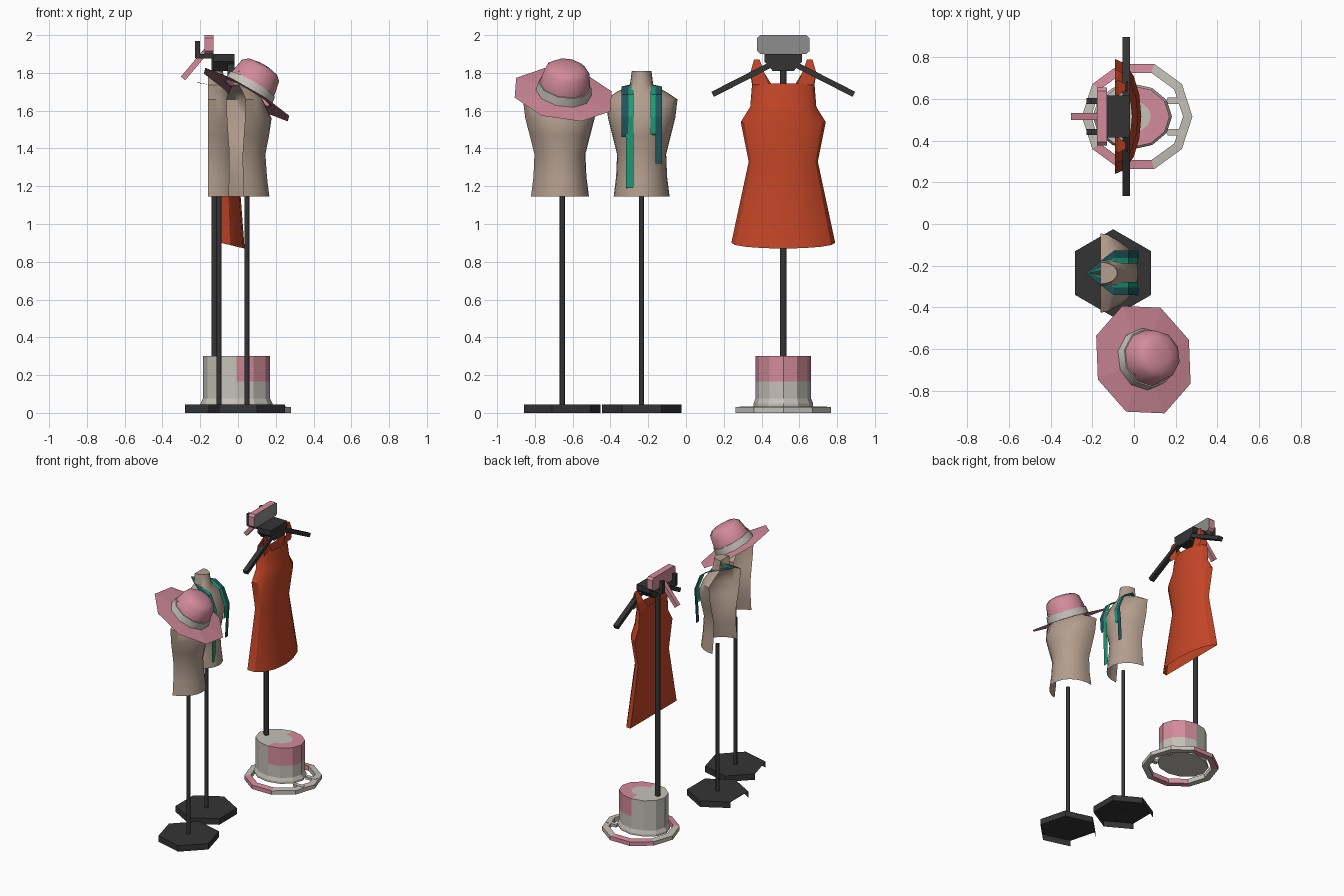
import bpy, bmesh
from math import sin, cos, pi, radians, atan2, degrees
from mathutils import Matrix, Vector

cube = bpy.data.objects.get("Cube")
if cube:
    bpy.data.objects.remove(cube)


def material(name, r, g, b):
    m = bpy.data.materials.new(name)
    m.use_nodes = True
    m.diffuse_color = (r, g, b, 1)
    m.node_tree.nodes["Principled BSDF"].inputs["Base Color"].default_value = (r, g, b, 1)
    return m


beige = material("beige_linen", .45, .34, .27)
pink = material("dusty_pink", .65, .26, .33)
stone = material("stone_grey", .56, .53, .48)
orange = material("burnt_orange", .55, .06, .02)
dark = material("charcoal", .034, .034, .034)
green = material("bright_green", .012, .33, .18)
teal = material("dark_teal", .014, .09, .105)
steel = material("mid_grey", .27, .27, .27)


def finish(name, bm, mats, rule=None, smooth=0, place=None):
    """Turn a bmesh into an object, colouring faces by an optional rule."""
    bmesh.ops.remove_doubles(bm, verts=bm.verts, dist=1e-5)
    bmesh.ops.recalc_face_normals(bm, faces=bm.faces)
    if rule:
        for f in bm.faces:
            f.material_index = int(rule(f))
    if place:
        bm.transform(place)
    mesh = bpy.data.meshes.new(name)
    bm.to_mesh(mesh)
    bm.free()
    for m in mats:
        mesh.materials.append(m)
    obj = bpy.data.objects.new(name, mesh)
    bpy.context.collection.objects.link(obj)
    if smooth:
        bpy.ops.object.select_all(action='DESELECT')
        obj.select_set(True)
        bpy.context.view_layer.objects.active = obj
        bpy.ops.object.shade_smooth_by_angle(angle=radians(smooth))
    return obj


def loft(name, rows, mats, wrap=True, caps=(False, False), **options):
    """Skin a surface through rows of points."""
    bm = bmesh.new()
    grid = [[bm.verts.new(p) for p in row] for row in rows]
    n = len(rows[0])
    for a, b in zip(grid, grid[1:]):
        for i in range(n if wrap else n - 1):
            j = (i + 1) % n
            bm.faces.new((a[i], a[j], b[j], b[i]))
    for row, wanted in zip((grid[0], grid[-1]), caps):
        if wanted:
            bm.faces.new(row)
    return finish(name, bm, mats, **options)


def circle(r, z, sides, turn=0, squash=1):
    angles = [2 * pi * i / sides + radians(turn) for i in range(sides)]
    return [(r * cos(a), r * squash * sin(a), z) for a in angles]


def box(name, centre, size, mat, axis='X', tilt=0):
    bm = bmesh.new()
    bmesh.ops.create_cube(bm, size=1)
    bm.transform(Matrix.Translation(centre) @ Matrix.Rotation(radians(tilt), 4, axis)
                 @ Matrix.Diagonal((*size, 1)))
    return finish(name, bm, [mat])


def prism(name, outline, x0, x1, mats, rule=None):
    rows = [[(x, y, z) for y, z in outline] for x in (x0, x1)]
    return loft(name, rows, mats, caps=(True, True), rule=rule)


def pole(name, r, z0, z1, place):
    loft(name, [circle(r, z, 8, 22.5) for z in (z0, z1)], [dark],
         caps=(True, True), smooth=50, place=place)


# Hollow front-half torso: height, half width, depth
TORSO = [(1.145, .148, .17), (1.25, .135, .158), (1.37, .13, .15), (1.47, .155, .168),
         (1.56, .178, .18), (1.66, .19, .13), (1.70, .13, .105), (1.735, .062, .09),
         (1.81, .052, .08)]


def dress_form(label, x, y, turn, girth):
    place = Matrix.Translation((x, y, 0)) @ Matrix.Rotation(radians(turn), 4, 'Z')
    arc = [pi * i / 12 - pi / 2 for i in range(13)]
    rows = [[(d * girth * cos(a) - .06, w * girth * sin(a), z) for a in arc]
            for z, w, d in TORSO]
    loft(label + "_torso", rows, [beige], wrap=False, caps=(False, True),
         smooth=45, place=place)
    pole(label + "_pole", .014, .04, 1.15, place)
    # Hexagonal foot, open below and along its back edge
    foot = loft(label + "_foot", [circle(.21, z, 6, 30) for z in (0, .045)], [dark],
                caps=(False, True), place=place)
    bm = bmesh.new()
    bm.from_mesh(foot.data)
    back = -(place.to_3x3() @ Vector((1, 0, 0)))
    bmesh.ops.delete(bm, geom=[f for f in bm.faces if abs(f.normal.dot(back)) > .9
                               and f.calc_center_median().dot(back) > place.translation.dot(back)],
                     context='FACES')
    bm.to_mesh(foot.data)
    bm.free()
    return place


hat_form = dress_form("hat_form", .047, -.655, 15, 1.05)
scarf_form = dress_form("scarf_form", -.10, -.235, 0, 1)

# Wide-brimmed hat, tipped forward
tip = (Matrix.Translation((.045, -.65, 1.685)) @ Matrix.Rotation(radians(16), 4, 'Z')
       @ Matrix.Rotation(radians(31), 4, 'Y'))
level = Matrix.Rotation(radians(-16), 4, 'Z')


def hat_part(name, profile, sides, mat, cap, smooth):
    loft(name, [circle(r, z, sides, 22.5) for r, z in profile], [mat],
         caps=(False, cap), smooth=smooth, place=tip @ level)


hat_part("hat_brim", [(.277, 0), (.14, .012)], 8, pink, False, 0)
hat_part("hat_band", [(.149, .01), (.142, .06), (.135, .06)], 10, stone, False, 40)
hat_part("hat_crown", [(.139, .01), (.136, .06), (.119, .145), (.09, .17), (.045, .18)],
         10, pink, True, 50)


# Scarf: a bright and a dark ribbon draped over each shoulder
def scarf_ribbon(name, side, offset, half, end, mat):
    path = [(-.125, .01, 1.75), (-.06, .5, 1.738), (0, 1, 1.728), (.07, 1, 1.685),
            (.116, 1, 1.57), (.108, 1.02, 1.48), (.1, 1, end)]
    rows = []
    for i, (x, spread, z) in enumerate(path):
        y = offset * spread
        if i == 0:
            edges = [(x - half / 2, y), (x + half / 2, y)]
        else:
            edges = [(x, y + half), (x, y - half)]
        rows.append([(px + offset / 20, side * py, z) for px, py in edges])
    loft(name, rows, [mat], wrap=False, place=scarf_form)


scarf_ribbon("scarf_right_bright", -1, .062, .02, 1.19, green)
scarf_ribbon("scarf_right_dark", -1, .088, .018, 1.46, teal)
scarf_ribbon("scarf_left_bright", 1, .066, .02, 1.47, green)
scarf_ribbon("scarf_left_dark", 1, .09, .017, 1.32, teal)

# Dress: curved front, flat back, open hem
MID = .515
BACK = -.09
stand = Matrix.Translation((0, MID, 0))
rows = []
for z, w, d, dip in [(.9, .275, .125, .03), (1.33, .183, .09, 0), (1.54, .225, .11, 0),
                     (1.62, .175, .1, 0), (1.745, .165, .08, 0)]:
    arc = [pi * i / 8 for i in range(9)]
    front = [(BACK + d * sin(a), -w * cos(a), z - dip * sin(a)) for a in arc]
    rear = [(BACK, w * cos(a), z) for a in arc[1:-1]]
    rows.append(front + rear)
loft("dress_body", rows, [orange], smooth=30, place=stand)
for side, label in ((-1, "right"), (1, "left")):
    strap = [(-.03, 1.735, .07, .16), (-.03, 1.80, .10, .175), (-.04, 1.87, .125, .155),
             (-.075, 1.80, .10, .175), (BACK, 1.735, .06, .165)]
    loft("dress_strap_" + label, [[(x, side * a, z), (x, side * b, z)] for x, z, a, b in strap],
         [orange], wrap=False, place=stand)
    # Hanger arm and the bracket prong behind it
    box("hanger_arm_" + label, (-.037, MID + side * .22, 1.765), (.035, .345, .03),
        dark, 'X', -27 * side)
    box("bracket_arm_" + label, (-.17, MID + side * .075, 1.888), (.11, .028, .022), dark)
    box("bracket_prong_" + label, (-.215, MID + side * .075, 1.925), (.025, .028, .09), dark)

# Hanger head, sign plate and its stem
prism("hanger_head", [(MID + y, z) for y, z in [(-.1, 1.9), (-.1, 1.86), (-.055, 1.81),
      (.055, 1.81), (.1, 1.86), (.1, 1.9)]], -.13, -.018, [dark])
plate = []
for sy, sz in ((1, 1), (-1, 1), (-1, -1), (1, -1)):
    corner = [(MID + sy * .138, 1.95 + sz * .035), (MID + sy * .122, 1.95 + sz * .05)]
    plate += corner if sy * sz > 0 else corner[::-1]
prism("sign_plate", plate, -.178, -.13, [pink, steel], rule=lambda f: f.normal.x > .9)
box("sign_stem", (-.22, MID, 1.855), (.03, .034, .22), pink, 'Y', 40)

# Stand pole and its two-tone drum
pole("stand_pole", .0185, .29, 1.88, Matrix.Translation((-.124, MID, 0)))
drum = [(.19, .035), (.19, .05), (.178, .075), (.178, .165), (.178, .3), (.09, .3)]
loft("drum", [circle(r, z, 12, 0, .83) for r, z in drum], [stone, pink], caps=(True, True),
     rule=lambda f: f.calc_center_median().z > .2 and f.calc_center_median().x > .02
     and len(f.verts) == 4, place=Matrix.Translation((-.008, MID, 0)))


# Ten-sided floor ring with pink segments either side of the back
def ring_colour(face):
    c = face.calc_center_median()
    return 75 < abs(degrees(atan2(c.y, c.x))) < 150


ring = [(.265, 0), (.265, .03), (.22, .035), (.22, 0), (.265, 0)]
loft("floor_ring", [circle(r, z, 10) for r, z in ring], [stone, pink], rule=ring_colour,
     place=Matrix.Translation((.015, MID, 0)))
for side, label in ((-1, "right"), (1, "left")):
    box("ring_tab_" + label, (.2, MID + side * .075, .025), (.08, .03, .02), stone)
